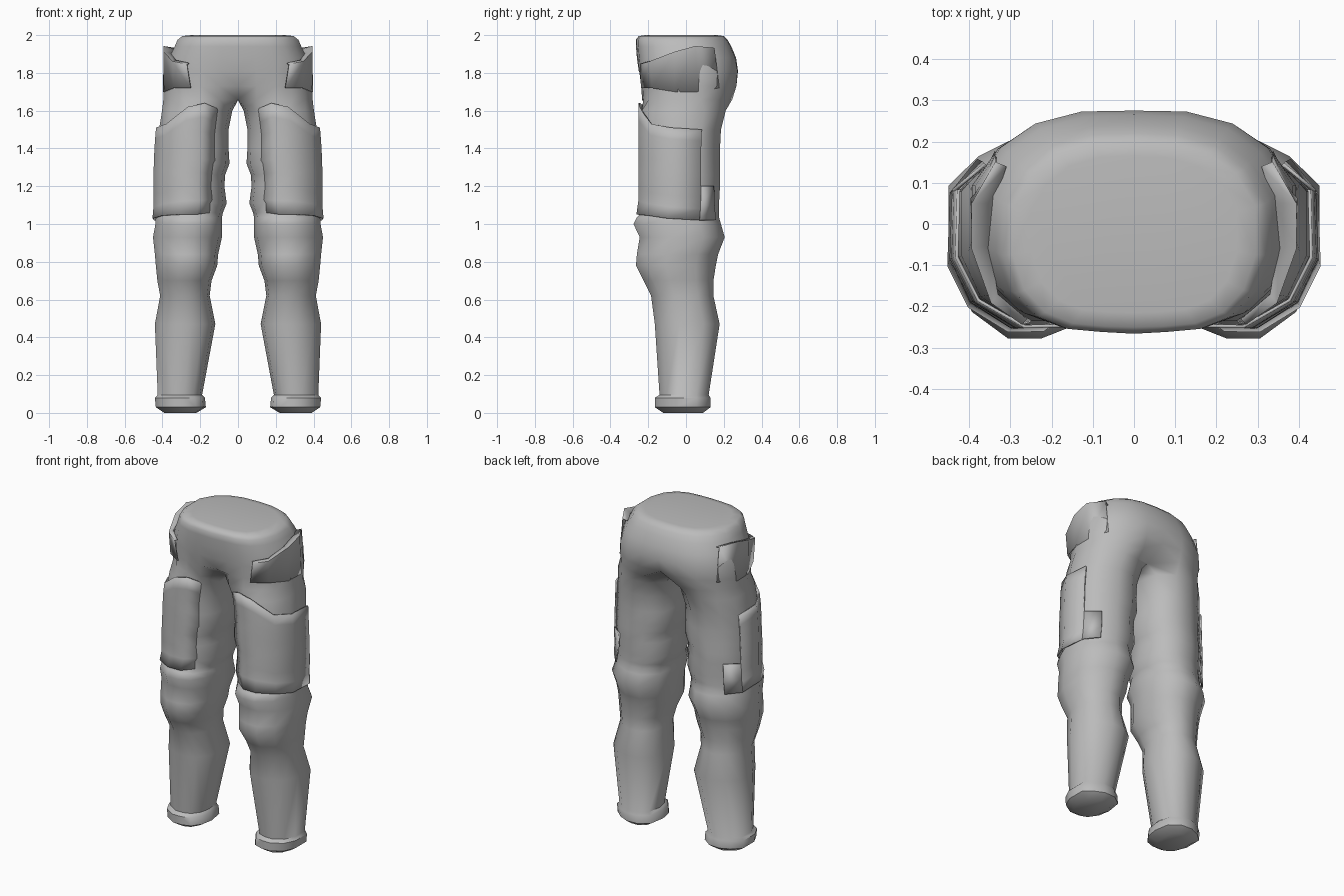
import bpy, bmesh, math
from mathutils import Vector

if "Cube" in bpy.data.objects:
    bpy.data.objects.remove(bpy.data.objects["Cube"])

grey = bpy.data.materials.new("cloth grey")
grey.diffuse_color = (0.5, 0.5, 0.5, 1)
grey.use_nodes = True
grey.node_tree.nodes["Principled BSDF"].inputs["Base Color"].default_value = grey.diffuse_color

# Leg cross-section, from the inner seam round the front, outside and back
LEG = [(-1, 0), (-.9, -.5), (-.6, -.88), (-.2, -1), (.25, -1), (.75, -.72),
       (1, -.25), (1, .5), (.6, .82), (.15, 1), (-.4, .98), (-.88, .66)]
# Leg rings: z, inner x, outer x, front y, back y
RINGS = [(0, .22, .39, -.12, .09), (.03, .17, .435, -.165, .13), (.08, .175, .44, -.165, .13),
         (.095, .19, .425, -.14, .12), (.47, .12, .44, -.165, .178), (.62, .15, .412, -.185, .145),
         (.7, .14, .427, -.225, .145), (.78, .11, .435, -.265, .158), (.84, .105, .44, -.26, .17),
         (.93, .085, .45, -.245, .205), (1.0, .085, .437, -.278, .185), (1.035, .085, .435, -.26, .175),
         (1.06, .08, .43, -.235, .175), (1.11, .06, .43, -.235, .175), (1.2, .072, .43, -.235, .18),
         (1.26, .068, .43, -.235, .18), (1.32, .045, .428, -.235, .18), (1.4, .05, .425, -.235, .18),
         (1.5, .05, .418, -.235, .185), (1.6, .03, .402, -.235, .21)]
# Half waist cross-section from centre front to centre back
HIP = [(0, -1), (.25, -.99), (.5, -.96), (.73, -.84), (.9, -.6), (1, -.22),
       (1, .3), (.84, .65), (.62, .87), (.33, .98), (0, 1)]
# Hip rings: z, outer x, front y, back y, centre front y, centre back y
HIPS = [(1.66, .395, -.235, .25, -.13, .12), (1.73, .393, -.24, .272, -.215, .255),
        (1.81, .385, -.25, .278, -.25, .275), (1.88, .365, -.258, .265, -.26, .265),
        (1.94, .335, -.263, .24, -.265, .24), (1.975, .32, -.264, .22, -.266, .22),
        (1.995, .295, -.25, .2, -.25, .2), (2.0, .25, -.215, .165, -.215, .165)]


def leg_point(i, z, grow=0):
    """Point i of the leg section at height z, pushed outward by grow."""
    lo = max(k for k in range(len(RINGS) - 1) if RINGS[k][0] <= z)
    a, b = RINGS[lo], RINGS[lo + 1]
    t = (z - a[0]) / (b[0] - a[0])
    x0, x1, y0, y1 = [p + (q - p) * t for p, q in zip(a[1:], b[1:])]
    u, v = LEG[i]
    n = Vector((u, v)).normalized() * grow
    return ((x0 + x1) / 2 + u * (x1 - x0) / 2 + n.x, (y0 + y1) / 2 + v * (y1 - y0) / 2 + n.y, z)


def hip_row(z, x, y0, y1, cf, cb):
    row = [(u * x, (y0 + y1) / 2 + v * (y1 - y0) / 2, z) for u, v in HIP]
    row[0], row[-1] = (0, cf, z), (0, cb, z)
    return row


def bridge(bm, a, b, closed=False):
    n = len(a)
    for i in range(n if closed else n - 1):
        j = (i + 1) % n
        bm.faces.new((a[i], a[j], b[j], b[i]))


def finish(name, bm, thick=0, angle=50):
    """Turn the half mesh into a mirrored, smooth-shaded object."""
    bmesh.ops.recalc_face_normals(bm, faces=bm.faces)
    me = bpy.data.meshes.new(name)
    bm.to_mesh(me)
    bm.free()
    me.materials.append(grey)
    ob = bpy.data.objects.new(name, me)
    bpy.context.collection.objects.link(ob)
    if thick:
        s = ob.modifiers.new("thickness", 'SOLIDIFY')
        s.thickness, s.offset = thick, 0
    m = ob.modifiers.new("mirror", 'MIRROR')
    m.use_clip = True
    bpy.ops.object.select_all(action='DESELECT')
    ob.select_set(True)
    bpy.context.view_layer.objects.active = ob
    bpy.ops.object.shade_smooth_by_angle(angle=math.radians(angle))
    return ob


def sheet(name, rows, thick):
    bm = bmesh.new()
    vs = [[bm.verts.new(p) for p in r] for r in rows]
    for a, b in zip(vs, vs[1:]):
        bridge(bm, a, b)
    finish(name, bm, thick)


# Trousers: one leg lofted up into half of the hips
bm = bmesh.new()
rows = []
for x0 in RINGS:
    z, xi, xo, yf, yb = x0
    rows.append([bm.verts.new(((xi + xo) / 2 + u * (xo - xi) / 2,
                               (yf + yb) / 2 + v * (yb - yf) / 2, z)) for u, v in LEG])
bm.faces.new(rows[0])
for a, b in zip(rows, rows[1:]):
    bridge(bm, a, b, True)
hips = [[bm.verts.new(p) for p in hip_row(*h)] for h in HIPS]
seam = bm.verts.new((0, 0, 1.655))          # crotch centre
bridge(bm, rows[-1], [seam] + hips[0], True)
for a, b in zip(hips, hips[1:]):
    bridge(bm, a, b)
bm.faces.new(hips[-1])                       # closed waist
finish("trousers", bm)

# Thigh plate: raised panel with a stepped upper edge
cols = [2, 3, 4, 5, 6, 7]
tops = [1.61, 1.64, 1.62, 1.53, 1.51, 1.5]
lows = [1.06, 1.05, 1.05, 1.045, 1.03, 1.02]
grow = [-.004, .012, .014, .014, .014, .008]
steps = 8
sheet("thigh_plate", [[leg_point(c, min(lo + (hi - lo) * s / steps, 1.6), g)[:2] + (lo + (hi - lo) * s / steps,)
                       for c, hi, lo, g in zip(cols, tops, lows, grow)] for s in range(steps + 1)], .008)

# Small flap behind the knee
sheet("knee_flap", [[leg_point(7, z, .01), leg_point(8, z, g)] for z, g in
                    ((1.02, .02), (1.1, .014), (1.2, .004))], .008)

# Side pocket: flared panel with a sloping open edge
low = [(.25, -.236, 1.72), (.34, -.18, 1.72), (.39, -.06, 1.7), (.394, .06, 1.7), (.335, .175, 1.72)]
top = [(.27, -.242, 1.845), (.345, -.19, 1.86), (.392, -.06, 1.91), (.392, .05, 1.94), (.335, .15, 1.93)]
lip = [(.26, -.23, 1.85), (.33, -.17, 1.865), (.35, -.05, 1.9), (.34, .05, 1.92), (.31, .14, 1.92)]
sheet("side_pocket", [low, top, lip], .006)
